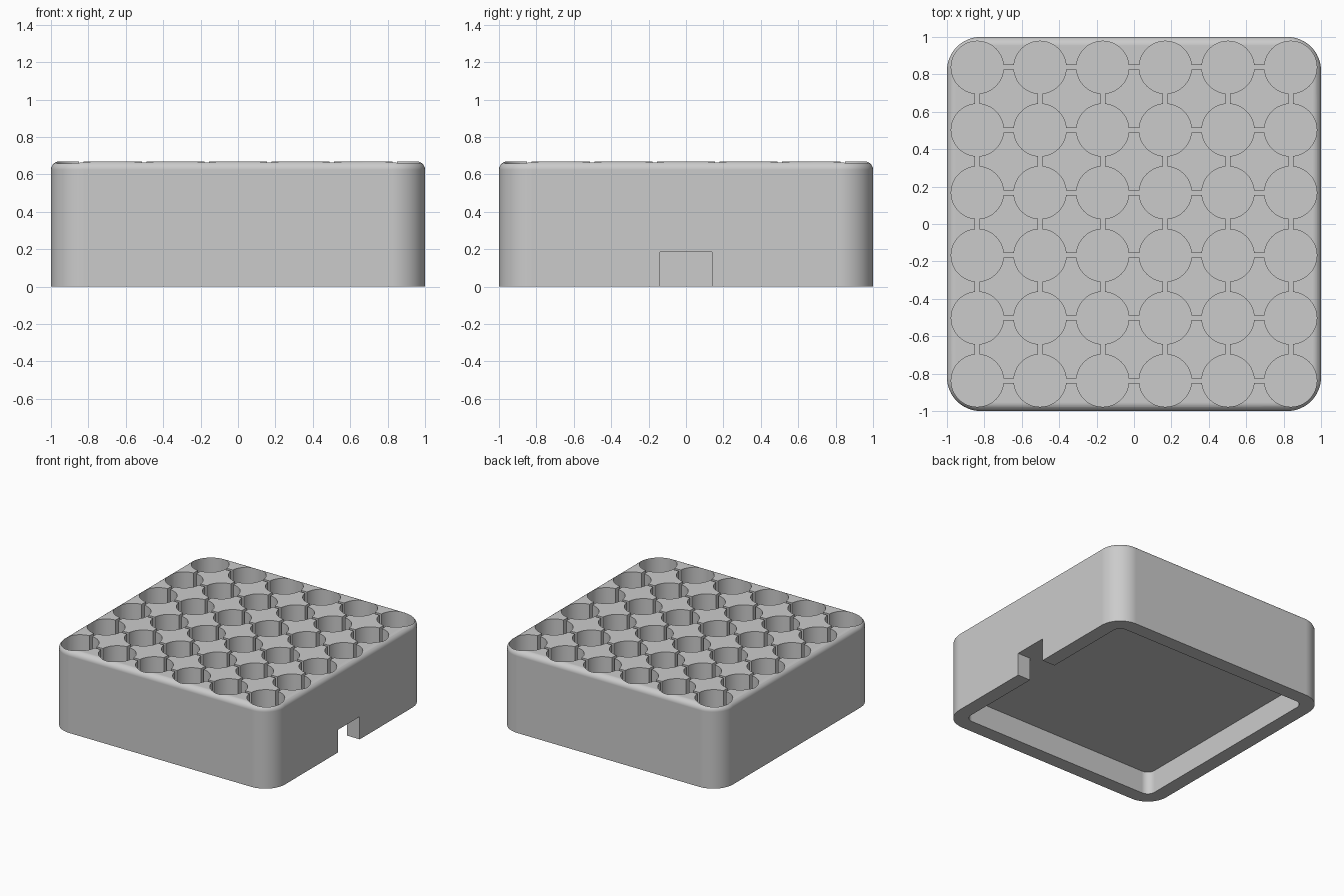
import bpy
import bmesh
import math
from mathutils import Matrix, Vector

HEIGHT = 0.67        # overall height
RECESS = 0.185       # depth of the hollow underside and its side notch
FLOOR = 0.25         # bottom of the wells
WALL = 0.115
CORNER = 0.18
PITCH = 0.335
WELL_RADIUS = 0.14
SLOT = 0.012         # half width of the linking slots
centres = [(i - 2.5) * PITCH for i in range(6)]
REACH = centres[-1]

default = bpy.data.objects.get("Cube")
if default:
    bpy.data.objects.remove(default, do_unlink=True)


def add_block(bm, low, high):
    low, high = Vector(low), Vector(high)
    place = Matrix.Translation((low + high) / 2) @ Matrix.Diagonal((*(high - low), 1))
    bmesh.ops.create_cube(bm, size=1, matrix=place)


def round_edges(bm, edges, radius, segments):
    bmesh.ops.bevel(bm, geom=edges, offset=radius, segments=segments,
                    profile=0.5, affect='EDGES', clamp_overlap=True)


def round_uprights(bm, radius):
    uprights = [e for e in bm.edges
                if abs(e.verts[0].co.z - e.verts[1].co.z) > 0.01]
    round_edges(bm, uprights, radius, 12)


def make_object(name, bm):
    bmesh.ops.recalc_face_normals(bm, faces=bm.faces)
    mesh = bpy.data.meshes.new(name)
    bm.to_mesh(mesh)
    bm.free()
    obj = bpy.data.objects.new(name, mesh)
    bpy.context.collection.objects.link(obj)
    return obj


def cut(target, name, bm):
    cutter = make_object(name, bm)
    cutter.hide_render = True
    mod = target.modifiers.new(name, 'BOOLEAN')
    mod.operation = 'DIFFERENCE'
    mod.solver = 'EXACT'
    mod.object = cutter
    bpy.context.view_layer.objects.active = target
    bpy.ops.object.modifier_apply(modifier=mod.name)
    bpy.data.objects.remove(cutter, do_unlink=True)


# Rounded block with a soft top rim
bm = bmesh.new()
add_block(bm, (-1, -1, 0), (1, 1, HEIGHT))
round_uprights(bm, CORNER)
rim = [e for e in bm.edges if all(v.co.z > HEIGHT - 0.001 for v in e.verts)]
round_edges(bm, rim, 0.045, 6)
holder = make_object("holder_block", bm)

# Hollow underside
bm = bmesh.new()
inner = 1 - WALL
add_block(bm, (-inner, -inner, -0.2), (inner, inner, RECESS))
round_uprights(bm, CORNER - WALL)
cut(holder, "underside_cutter", bm)

# Notch through the left wall
bm = bmesh.new()
add_block(bm, (0.8, -0.14, -0.2), (1.2, 0.14, RECESS))
cut(holder, "notch_cutter", bm)

# Grid of round wells
bm = bmesh.new()
top = HEIGHT + 0.1
for x in centres:
    for y in centres:
        bmesh.ops.create_cone(
            bm, cap_ends=True, segments=48, radius1=WELL_RADIUS,
            radius2=WELL_RADIUS, depth=top - FLOOR,
            matrix=Matrix.Translation((x, y, (top + FLOOR) / 2)))
cut(holder, "well_cutter", bm)

# Narrow slots linking the wells in both directions
for name, along_x in (("row_slot_cutter", True), ("column_slot_cutter", False)):
    bm = bmesh.new()
    for c in centres:
        if along_x:
            add_block(bm, (-REACH, c - SLOT, FLOOR + 0.005), (REACH, c + SLOT, top))
        else:
            add_block(bm, (c - SLOT, -REACH, FLOOR + 0.005), (c + SLOT, REACH, top))
    cut(holder, name, bm)

# Plain grey finish
grey = bpy.data.materials.new("light_grey")
grey.use_nodes = True
colour = (0.6, 0.6, 0.6, 1)
grey.diffuse_color = colour
grey.node_tree.nodes["Principled BSDF"].inputs["Base Color"].default_value = colour
holder.data.materials.clear()
holder.data.materials.append(grey)

# Smooth curves, crisp edges, flat faces kept flat
for obj in bpy.context.selected_objects:
    obj.select_set(False)
holder.select_set(True)
bpy.context.view_layer.objects.active = holder
bpy.ops.object.shade_smooth_by_angle(angle=math.radians(30))
normals = holder.modifiers.new("flat_face_normals", 'WEIGHTED_NORMAL')
normals.keep_sharp = True
normals.weight = 100
